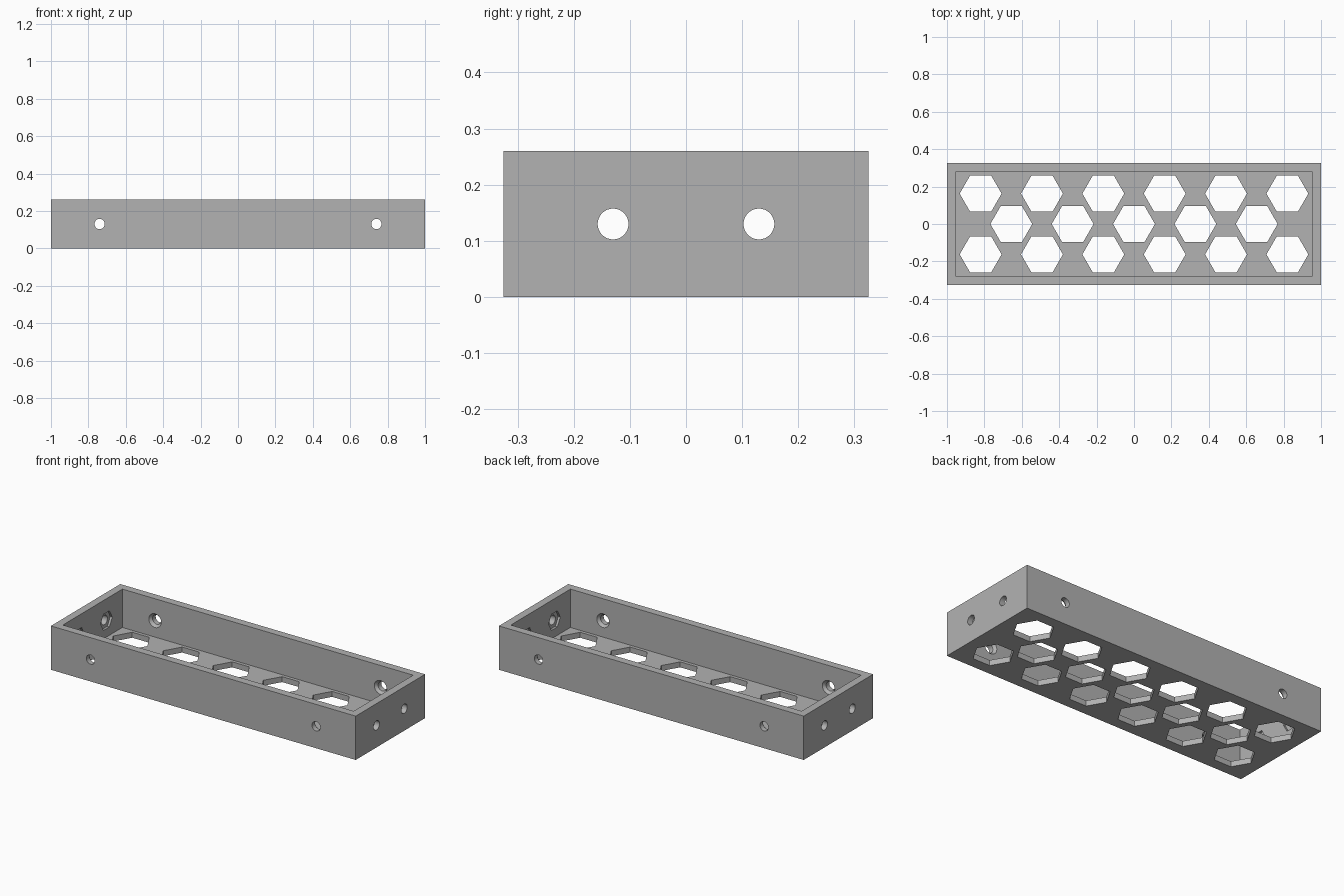
import bpy
import bmesh
from math import cos, sin, tau
from mathutils import Vector

default = bpy.data.objects.get("Cube")
if default:
    bpy.data.objects.remove(default, do_unlink=True)

LENGTH, WIDTH, HEIGHT = 2.0, 0.65, 0.26
WALL, FLOOR = 0.065, 0.0325
MID = HEIGHT / 2
HOLE_R = 0.0275

grey = bpy.data.materials.new("plain grey")
grey.use_nodes = True
colour = (0.447, 0.447, 0.447, 1.0)
grey.diffuse_color = colour
grey.node_tree.nodes["Principled BSDF"].inputs["Base Color"].default_value = colour


def add_object(name, bm):
    bmesh.ops.recalc_face_normals(bm, faces=bm.faces)
    mesh = bpy.data.meshes.new(name)
    bm.to_mesh(mesh)
    bm.free()
    mesh.materials.append(grey)
    obj = bpy.data.objects.new(name, mesh)
    bpy.context.collection.objects.link(obj)
    return obj


def add_plug(bm, origin, direction, sides, profile):
    """Closed plug along a direction; profile is (distance, radius) pairs."""
    turn = Vector(direction).to_track_quat('Z', 'Y')
    rings = []
    for dist, r in profile:
        rings.append([bm.verts.new(Vector(origin) + turn @ Vector(
            (r * cos(tau * i / sides), r * sin(tau * i / sides), dist)))
            for i in range(sides)])
    bm.faces.new(rings[0][::-1])
    bm.faces.new(rings[-1])
    for a, b in zip(rings, rings[1:]):
        for i in range(sides):
            j = (i + 1) % sides
            bm.faces.new((a[i], a[j], b[j], b[i]))


# Open tray: a block with its top inset and pushed down to the floor
bm = bmesh.new()
bmesh.ops.create_cube(bm, size=1)
bmesh.ops.scale(bm, vec=(LENGTH, WIDTH, HEIGHT), verts=bm.verts)
bmesh.ops.translate(bm, vec=(0, 0, MID), verts=bm.verts)
top = max(bm.faces, key=lambda f: f.calc_center_median().z)
bmesh.ops.inset_region(bm, faces=[top], thickness=WALL)
pushed = bmesh.ops.extrude_discrete_faces(bm, faces=[top])["faces"][0]
bmesh.ops.translate(bm, vec=(0, 0, FLOOR - HEIGHT), verts=pushed.verts)
tray = add_object("tray", bm)

# Honeycomb floor openings and hexagonal nut pockets inside the end walls
bm = bmesh.new()
for row, count in ((-1, 6), (0, 5), (1, 6)):
    for i in range(count):
        x = (i - (count - 1) / 2) * 0.328
        add_plug(bm, (x, row * 0.1625, 0), (0, 0, 1), 6,
                 ((-0.02, 0.112), (0.05, 0.112)))
for sx in (-1, 1):
    for y in (-0.13, 0.13):
        add_plug(bm, (sx * (LENGTH / 2 - WALL), y, MID), (sx, 0, 0), 6,
                 ((-0.02, 0.055), (0.0325, 0.055)))
hex_cutter = add_object("hexagon_cutter", bm)

# Plain holes in the end walls, countersunk holes in the long walls
bm = bmesh.new()
for sx in (-1, 1):
    for s in (-1, 1):
        add_plug(bm, (sx * (LENGTH / 2 - WALL), s * 0.13, MID), (sx, 0, 0), 32,
                 ((-0.02, HOLE_R), (0.09, HOLE_R)))
        add_plug(bm, (sx * 0.74, s * (WIDTH / 2 - WALL), MID), (0, s, 0), 32,
                 ((-0.01, 0.057), (0, 0.057), (0.035, HOLE_R), (0.09, HOLE_R)))
hole_cutter = add_object("screw_hole_cutter", bm)

for cutter in (hex_cutter, hole_cutter):
    mod = tray.modifiers.new(cutter.name, 'BOOLEAN')
    mod.operation = 'DIFFERENCE'
    mod.solver = 'EXACT'
    mod.object = cutter
    cutter.hide_render = True

# Bake the cuts and drop the cutters
bpy.context.view_layer.update()
graph = bpy.context.evaluated_depsgraph_get()
cut_mesh = bpy.data.meshes.new_from_object(tray.evaluated_get(graph))
tray.modifiers.clear()
tray.data = cut_mesh
for cutter in (hex_cutter, hole_cutter):
    bpy.data.objects.remove(cutter, do_unlink=True)

bpy.ops.object.select_all(action='DESELECT')
tray.select_set(True)
bpy.context.view_layer.objects.active = tray
bpy.ops.object.shade_smooth_by_angle(angle=0.5)
